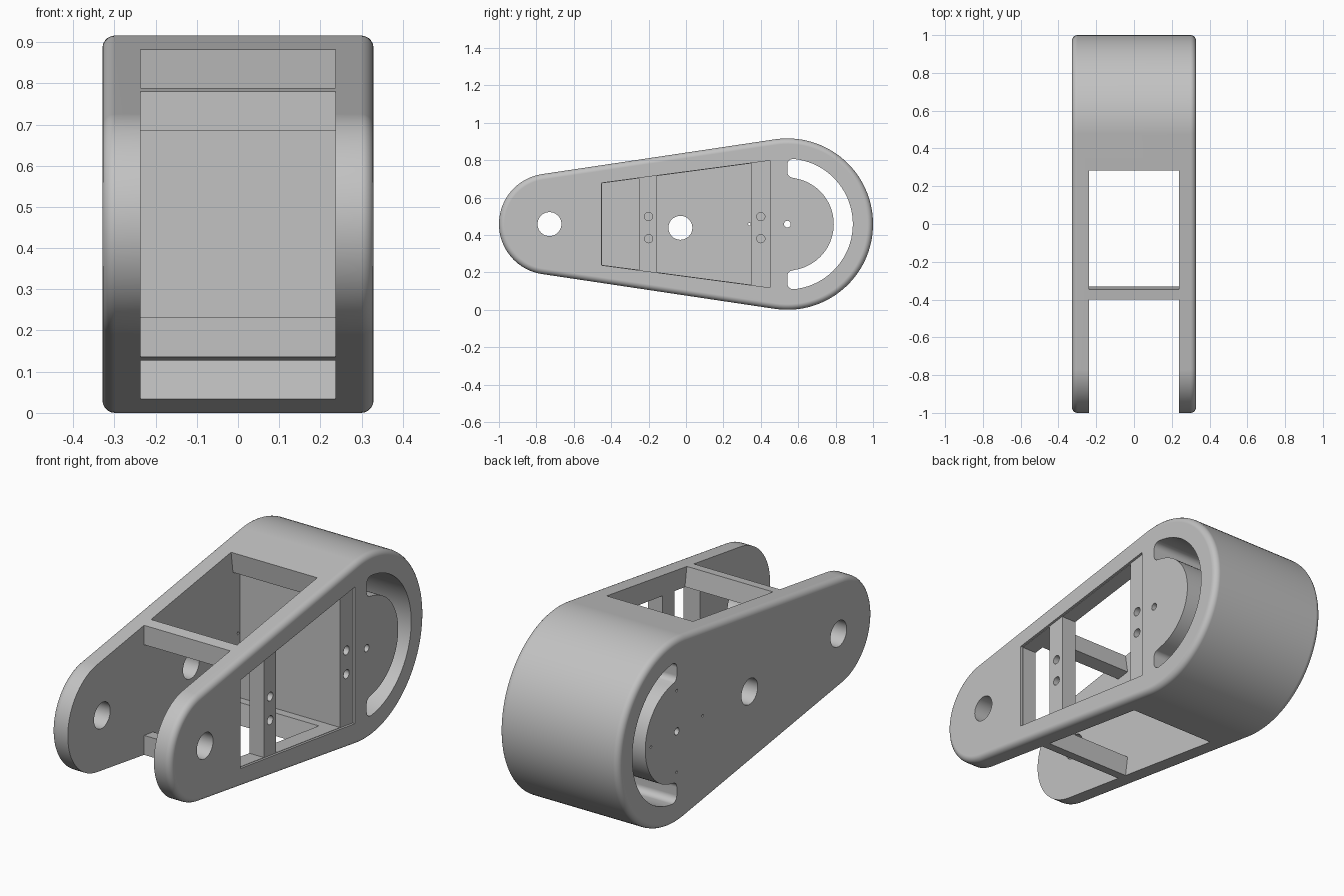
import bpy, bmesh, math
from math import cos, sin, pi, radians

if "Cube" in bpy.data.objects:
    bpy.data.objects.remove(bpy.data.objects["Cube"])

ZC = 0.458                 # height of the long axis
HALF = 0.329               # half of the body width
GAP = 0.237                # half of the space between the side plates
BIG, SMALL = (0.542, 0.458), (-0.73, 0.27)    # (y centre, radius) of both ends
SLOPE = math.asin((BIG[1] - SMALL[1]) / (BIG[0] - SMALL[0]))

grey = bpy.data.materials.new("mid grey")
grey.use_nodes = True
colour = (0.54, 0.54, 0.54, 1)
grey.diffuse_color = colour
grey.node_tree.nodes["Principled BSDF"].inputs["Base Color"].default_value = colour


def arc(y, z, r, a0, a1, n):
    """Points of an arc in the side plane, angles in radians."""
    return [(y + r * cos(a0 + (a1 - a0) * i / n), z + r * sin(a0 + (a1 - a0) * i / n))
            for i in range(n + 1)]


def mirrored(half):
    """Close a profile by reflecting its upper half; z is measured from the axis."""
    return half + [(y, -z) for y, z in reversed(half)]


def prism(name, pts, x0, x1, rim=0):
    """Extrude a side profile (y, z from the axis) across x, optionally rounding the rims."""
    bm = bmesh.new()
    face = bm.faces.new([bm.verts.new((x0, y, z + ZC)) for y, z in pts])
    ext = bmesh.ops.extrude_face_region(bm, geom=[face])["geom"]
    bmesh.ops.translate(bm, vec=(x1 - x0, 0, 0),
                        verts=[g for g in ext if isinstance(g, bmesh.types.BMVert)])
    # keep a closed solid: one cap at each end
    if not any(all(abs(v.co.x - x0) < 1e-6 for v in f.verts) for f in bm.faces):
        bmesh.ops.holes_fill(bm, edges=[e for e in bm.edges if e.is_boundary])
    bmesh.ops.recalc_face_normals(bm, faces=bm.faces[:])
    if rim:
        edges = [e for e in bm.edges if abs(e.verts[0].co.x - e.verts[1].co.x) < 1e-5]
        bmesh.ops.bevel(bm, geom=edges, offset=rim, segments=5, profile=0.5, affect='EDGES')
    mesh = bpy.data.meshes.new(name)
    bm.to_mesh(mesh)
    bm.free()
    ob = bpy.data.objects.new(name, mesh)
    bpy.context.collection.objects.link(ob)
    mesh.materials.append(grey)
    return ob


def cut(body, name, pts, x0, x1):
    """Subtract a prism from the body and discard it."""
    tool = prism(name, pts, x0, x1)
    tool.hide_render = True
    mod = body.modifiers.new(name, 'BOOLEAN')
    mod.operation, mod.solver, mod.object = 'DIFFERENCE', 'EXACT', tool
    bpy.context.view_layer.objects.active = body
    bpy.ops.object.modifier_apply(modifier=mod.name)
    bpy.data.objects.remove(tool)


def hole(body, y, z, r, x0, x1, n=32):
    cut(body, "hole_cutter", arc(y, z, r, 0, 2 * pi * (1 - 1 / n), n - 1), x0, x1)


# Tapered body: two round ends joined by straight tangents
top = pi / 2 + SLOPE
outline = (arc(BIG[0], 0, BIG[1], -top, top, 64)
           + arc(SMALL[0], 0, SMALL[1], top, 2 * pi - top, 40))
body = prism("tapered_arm_body", outline, -HALF, HALF, rim=0.03)


def inner(y):              # half height of the inner space
    return 0.219 + 0.133 * (y + 0.45)


def outer(y):              # half height of the straight outer flank
    return (SMALL[1] + sin(SLOPE) * (y - SMALL[0])) / cos(SLOPE)


# Space between the plates: front fork, cavity, and top and bottom openings square to the flanks
def flank(y, out):
    return (y - out * sin(SLOPE), outer(y) + out * cos(SLOPE))


fork = [(-1.2, 0.8), (-0.4, 0.8), (-0.4, inner(-0.4)),
        (-0.33, inner(-0.33)), flank(-0.347, 0.1), flank(0.285, 0.1),
        (0.299, inner(0.299)), (0.353, inner(0.353))]
cut(body, "fork_cutter", mirrored(fork), -GAP, GAP)


# Window in the left plate: shallow cover recess, then two openings around an upright
def panel(y0, y1, inset):
    return mirrored([(y0, inner(y0) - inset), (y1, inner(y1) - inset)])


cut(body, "recess_cutter", panel(-0.452, 0.45, -0.001), HALF - 0.012, 0.5)
for y0, y1 in ((-0.45, -0.25), (-0.155, 0.35)):
    cut(body, "window_cutter", panel(y0, y1, 0.001), GAP - 0.04, 0.5)

# Crescent slot through the round end, with rounded tips
slot_r, f = (0.248, 0.35), 0.03
tip = [(BIG[0] + f, slot_r[0] + 0.002)] + arc(BIG[0] + f, slot_r[0] + f, f, 1.4 * pi, pi, 5)
tip += arc(BIG[0] + f, slot_r[1] - f - 0.002, f, pi, pi / 2, 6)
sweep = radians(84)
crescent = (arc(BIG[0], 0, slot_r[1], -sweep, sweep, 40)
            + list(reversed(tip[1:]))
            + arc(BIG[0], 0, slot_r[0], radians(79), -radians(79), 36)
            + [(y, -z) for y, z in tip[1:]])
cut(body, "slot_cutter", crescent, -0.5, 0.5)

# Pivot, cable and shaft holes
hole(body, SMALL[0], 0, 0.064, -0.5, 0.5, 40)
hole(body, -0.03, -0.02, 0.064, -0.5, -0.1, 40)
hole(body, BIG[0], 0, 0.018, -0.5, 0.5, 20)

# Screw holes: cover screws on the left, small ones around the shaft on the right
for y in (-0.2, 0.4):
    for z in (0.04, -0.078):
        hole(body, y, z, 0.022, 0.2, 0.5, 20)
for i in range(4):
    a = i * pi / 2
    hole(body, BIG[0] + 0.203 * cos(a), 0.203 * sin(a), 0.007, -0.5, -0.2, 10)

# Smooth shading with crisp cut edges
bpy.ops.object.select_all(action='DESELECT')
body.select_set(True)
bpy.context.view_layer.objects.active = body
bpy.ops.object.shade_smooth_by_angle(angle=radians(30))
weighted = body.modifiers.new("weighted_normals", 'WEIGHTED_NORMAL')
weighted.keep_sharp = True
